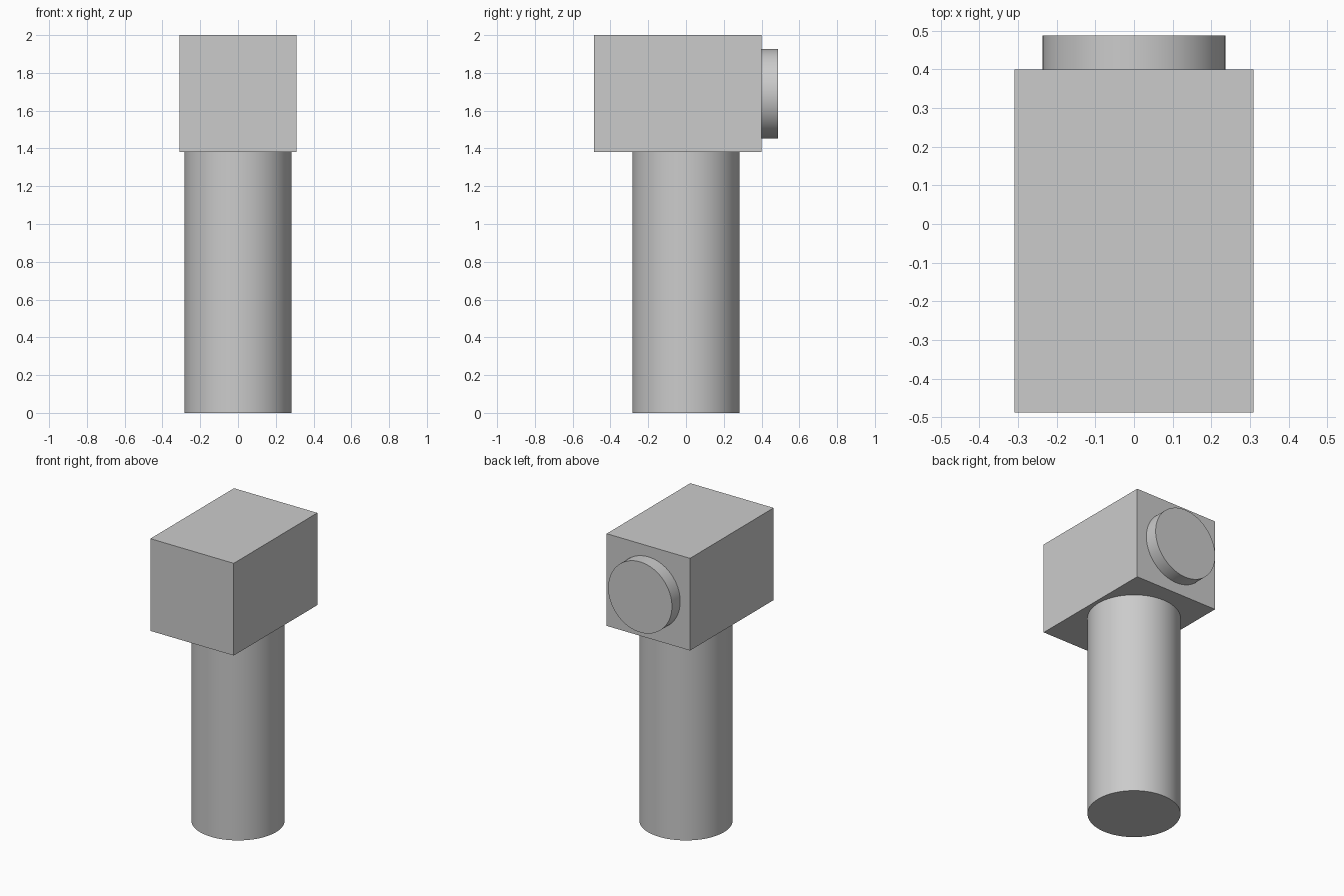
import bpy
import math

cube = bpy.data.objects.get("Cube")
if cube:
    bpy.data.objects.remove(cube, do_unlink=True)

# Single plain grey
GREY = (0.6, 0.6, 0.6, 1.0)
grey = bpy.data.materials.new("plain_grey")
grey.use_nodes = True
grey.diffuse_color = GREY
grey.node_tree.nodes["Principled BSDF"].inputs["Base Color"].default_value = GREY


def finish(name):
    obj = bpy.context.object
    obj.name = name
    obj.data.materials.append(grey)
    return obj


def cylinder(name, radius, depth, location, rotation=(0, 0, 0)):
    bpy.ops.mesh.primitive_cylinder_add(vertices=96, radius=radius, depth=depth,
                                        location=location, rotation=rotation)
    bpy.ops.object.shade_smooth_by_angle(angle=math.radians(30))
    return finish(name)


BASE, TOP = 1.38, 2.0        # head underside and top
FRONT, BACK = -0.488, 0.4    # head front and back
END = 0.488                  # outer face of the disc
mid_z = (BASE + TOP) / 2

# Round upright handle
cylinder("handle", 0.284, BASE, (0, 0, BASE / 2))

# Rectangular head
bpy.ops.mesh.primitive_cube_add(size=1, location=(0, (FRONT + BACK) / 2, mid_z))
head = finish("head")
head.scale = (0.62, BACK - FRONT, TOP - BASE)
bpy.ops.object.transform_apply(location=False, rotation=False, scale=True)

# Round disc on the back of the head
cylinder("back_disc", 0.237, END - BACK, (0, (BACK + END) / 2, mid_z),
         (math.pi / 2, 0, 0))
